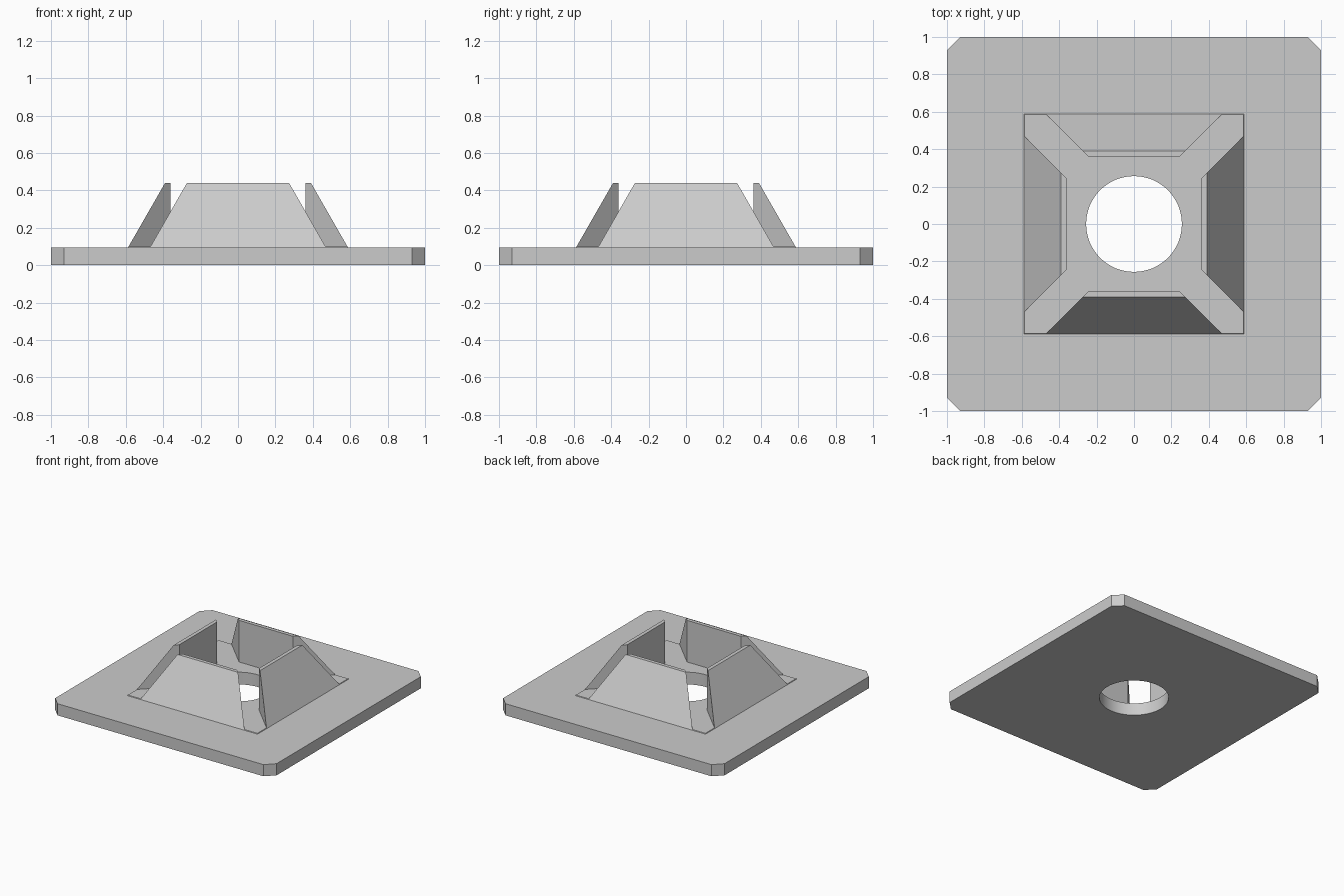
import bpy
import bmesh
import math
from mathutils import Matrix, Vector

old = bpy.data.objects.get("Cube")
if old:
    bpy.data.objects.remove(old, do_unlink=True)

PLATE_TOP, WALL_TOP = 0.095, 0.44
PAD_TOP = PLATE_TOP + 0.005
FOOT, CREST, INNER = 0.588, 0.39, 0.36   # wall distances from the centre
SLOT = 0.117                             # corner gap measured along a side
SLOPE = (FOOT - CREST) / (WALL_TOP - PLATE_TOP)

grey = bpy.data.materials.new("light_grey")
grey.use_nodes = True
grey.diffuse_color = (0.6, 0.6, 0.6, 1)
grey.node_tree.nodes["Principled BSDF"].inputs["Base Color"].default_value = (0.6, 0.6, 0.6, 1)


def loft(name, lower, upper):
    """Closed solid between two matching outlines."""
    bm = bmesh.new()
    a = [bm.verts.new(p) for p in lower]
    b = [bm.verts.new(p) for p in upper]
    bm.faces.new(a[::-1])
    bm.faces.new(b)
    for i in range(len(a)):
        j = (i + 1) % len(a)
        bm.faces.new((a[i], a[j], b[j], b[i]))
    bmesh.ops.recalc_face_normals(bm, faces=bm.faces)
    mesh = bpy.data.meshes.new(name)
    bm.to_mesh(mesh)
    bm.free()
    mesh.materials.append(grey)
    obj = bpy.data.objects.new(name, mesh)
    bpy.context.collection.objects.link(obj)
    return obj


def square(half, z, chamfer=0):
    """Square outline, optionally with cut corners."""
    points = []
    for k in range(4):
        turn = Matrix.Rotation(k * math.pi / 2, 3, "Z")
        corner = [(half, half - chamfer), (half - chamfer, half)] if chamfer else [(half, half)]
        points += [turn @ Vector((x, y, z)) for x, y in corner]
    return points


# Plate with cut corners, and the thin raised pad between the walls
plate = loft("base_plate", square(1, 0, 0.07), square(1, PLATE_TOP, 0.07))
pad = loft("raised_pad", square(FOOT, PLATE_TOP),
           square(FOOT - SLOPE * (PAD_TOP - PLATE_TOP), PAD_TOP))

# Round centre hole through both
bpy.ops.mesh.primitive_cylinder_add(vertices=64, radius=0.256, depth=1)
cutter = bpy.context.object
cutter.name = "hole_cutter"
cutter.hide_render = True
cutter.data.materials.append(grey)
for obj in (plate, pad):
    bpy.ops.object.select_all(action="DESELECT")
    obj.select_set(True)
    bpy.context.view_layer.objects.active = obj
    cut = obj.modifiers.new("hole", "BOOLEAN")
    cut.operation = "DIFFERENCE"
    cut.solver = "EXACT"
    cut.object = cutter
    bpy.ops.object.modifier_apply(modifier=cut.name)
    bpy.ops.object.shade_smooth_by_angle(angle=math.radians(30))
bpy.data.objects.remove(cutter, do_unlink=True)


# Four sloping walls, their ends cut along the diagonals
def wall_outline(outer, z):
    return [(-outer + SLOT, -outer, z), (outer - SLOT, -outer, z),
            (INNER - SLOT, -INNER, z), (-INNER + SLOT, -INNER, z)]


for k, side in enumerate(("front", "left", "back", "right")):
    wall = loft(side + "_wall", wall_outline(FOOT, PLATE_TOP), wall_outline(CREST, WALL_TOP))
    wall.data.transform(Matrix.Rotation(k * math.pi / 2, 4, "Z"))
